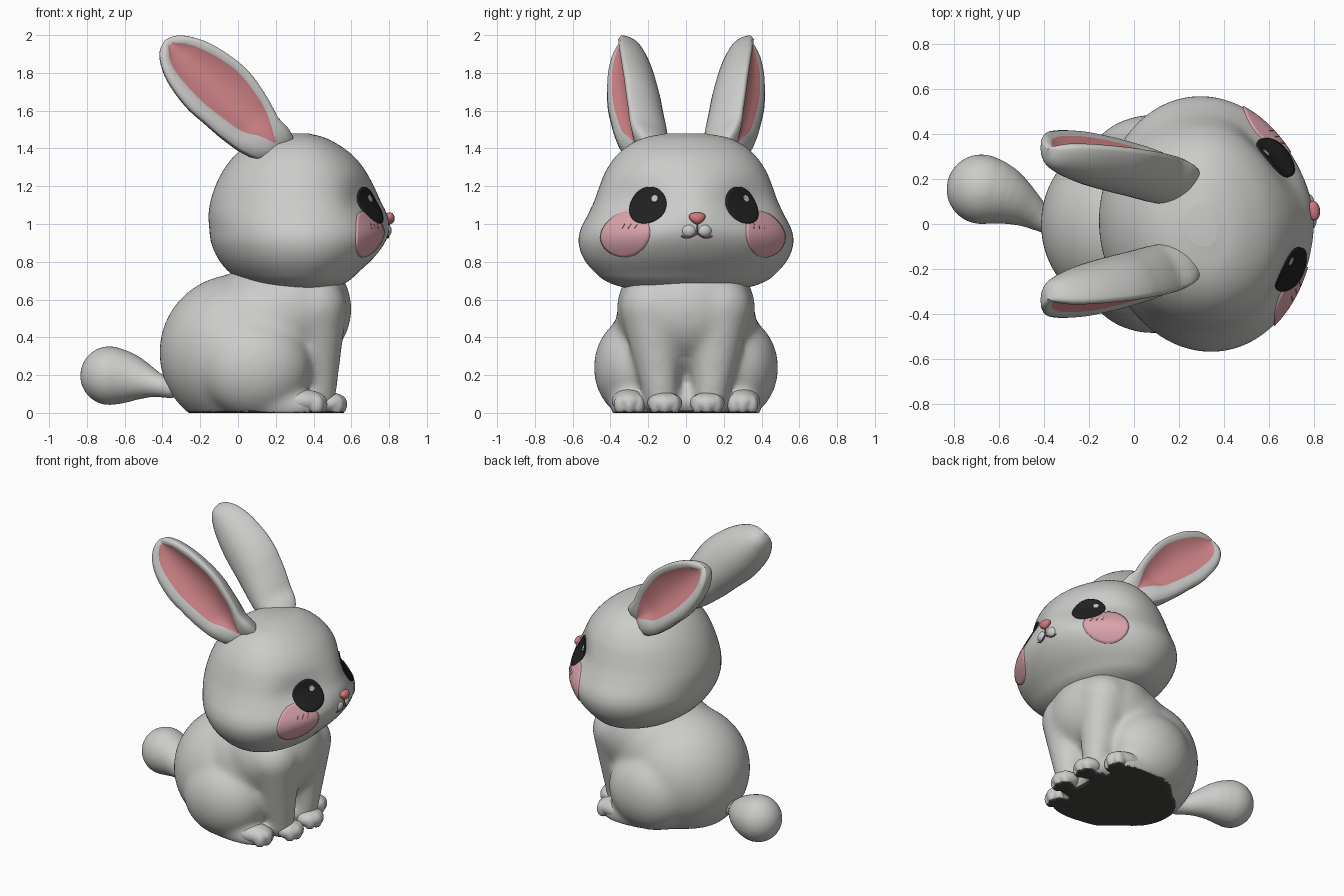
import bpy, bmesh, math
from mathutils import Vector, Matrix

if "Cube" in bpy.data.objects:
    bpy.data.objects.remove(bpy.data.objects["Cube"])


def material(name, r, g, b):
    m = bpy.data.materials.new(name)
    m.diffuse_color = (r, g, b, 1)
    m.use_nodes = True
    m.node_tree.nodes["Principled BSDF"].inputs["Base Color"].default_value = m.diffuse_color
    return m


FUR = material("grey fur", 0.60, 0.60, 0.585)
SOLE = material("dark underside", 0.06, 0.06, 0.056)
EAR = material("inner ear pink", 0.66, 0.24, 0.255)
CHEEK = material("cheek pink", 0.71, 0.37, 0.42)
NOSE = material("nose pink", 0.65, 0.19, 0.21)
EYE = material("eye black", 0.015, 0.015, 0.015)
SHINE = material("eye highlight", 0.55, 0.55, 0.55)
LINE = material("mouth line", 0.36, 0.13, 0.14)


def interp(tab, t):
    """Smooth interpolation of table rows keyed by their first value."""
    t = min(max(t, tab[0][0]), tab[-1][0])
    i = max(k for k in range(len(tab) - 1) if tab[k][0] <= t)
    a, b = tab[i], tab[i + 1]
    p, q = tab[max(i - 1, 0)], tab[min(i + 2, len(tab) - 1)]
    h = b[0] - a[0]
    u = (t - a[0]) / h
    out = []
    for c in range(1, len(a)):
        m0 = (b[c] - p[c]) / (b[0] - p[0]) * h
        m1 = (q[c] - a[c]) / (q[0] - a[0]) * h
        out.append((2*u**3 - 3*u*u + 1) * a[c] + (u**3 - 2*u*u + u) * m0
                   + (3*u*u - 2*u**3) * b[c] + (u**3 - u*u) * m1)
    return out


def finish(name, bm, mats):
    bmesh.ops.remove_doubles(bm, verts=bm.verts, dist=0.0002)
    bmesh.ops.recalc_face_normals(bm, faces=bm.faces)
    me = bpy.data.meshes.new(name)
    bm.to_mesh(me)
    bm.free()
    for m in mats:
        me.materials.append(m)
    for p in me.polygons:
        p.use_smooth = True
    ob = bpy.data.objects.new(name, me)
    bpy.context.collection.objects.link(ob)
    return ob


def loft(name, rings, mats, pick=lambda i, j: 0):
    bm = bmesh.new()
    vs = [[bm.verts.new(p) for p in r] for r in rings]
    n = len(rings[0])
    for i in range(len(vs) - 1):
        for j in range(n):
            k = (j + 1) % n
            f = bm.faces.new((vs[i][j], vs[i][k], vs[i + 1][k], vs[i + 1][j]))
            f.material_index = pick(i, j)
    bm.faces.new(vs[0])
    bm.faces.new(vs[-1])
    return finish(name, bm, mats)


def blob(name, balls, voxel, smooth):
    """Melt ellipsoids (centre, radii) together and flatten them on the floor."""
    bm = bmesh.new()
    for c, r in balls:
        bmesh.ops.create_uvsphere(bm, u_segments=40, v_segments=24, radius=1,
                                  matrix=Matrix.Translation(c) @ Matrix.Diagonal((*r, 1)))
    ob = finish(name, bm, [FUR, SOLE])
    mod = ob.modifiers.new("merge", 'REMESH')
    mod.mode, mod.voxel_size = 'VOXEL', voxel
    sm = ob.modifiers.new("soften", 'SMOOTH')
    sm.factor, sm.iterations = 0.5, smooth
    bpy.context.view_layer.update()
    me = bpy.data.meshes.new_from_object(
        ob.evaluated_get(bpy.context.evaluated_depsgraph_get()))
    ob.modifiers.clear()
    ob.data = me
    for v in me.vertices:
        v.co.z = max(v.co.z, 0)
    me.update()
    for p in me.polygons:
        p.use_smooth = True
        p.material_index = 1 if p.center.z < 0.009 and p.normal.z < -0.6 else 0
    return ob


# body: rump, chest, haunches and tapering front legs
balls = [((0, 0, .32), (.418, .415, .415)), ((.28, 0, .55), (.322, .368, .32)),
         ((.17, 0, .47), (.36, .375, .33)), ((.1, 0, .06), (.35, .37, .135))]
for s in (-1, 1):
    balls.append(((.09, s * .265, .24), (.297, .224, .272)))
    balls.append(((.24, s * .295, .04), (.22, .11, .09)))
    for k in range(13):
        t = k / 12
        r = .172 - .086 * t
        balls.append(((.405 + .027 * t, s * (.18 - .05 * t), .56 - .49 * t), (r, r, r)))
blob("body", balls, 0.015, 40)

# paws with three toes each
for side, s in (("left", 1), ("right", -1)):
    for part, cx, cy, rx, h in (("front", .485, .112, .092, .057), ("hind", .32, .30, .152, .066)):
        paw = [((cx, s * cy, h - .005), (rx, .094, h))]
        for k in (-1, 0, 1):
            paw.append(((cx + rx - .040 - .018 * abs(k), s * cy + k * .047, .044),
                        (.042, .035, .054)))
        blob(f"{side}_{part}_paw", paw, 0.008, 7)

# tail
blob("tail", [((x, y, z), (r, r, r)) for x, y, z, r in (
    (-.36, .0, .135, .06), (-.40, .02, .14, .06), (-.43, .035, .148, .065), (-.46, .055, .156, .074),
    (-.49, .075, .165, .086), (-.52, .093, .172, .099), (-.55, .11, .18, .112),
    (-.58, .125, .186, .125), (-.61, .138, .19, .137), (-.645, .148, .194, .148),
    (-.68, .155, .197, .156))], 0.012, 10)

# head: height, back x, front x, half width
HEAD = [(.635, .27, .37, .07), (.655, .13, .48, .28), (.69, .03, .57, .41), (.75, -.05, .64, .49),
        (.82, -.105, .715, .545), (.90, -.14, .775, .57), (.97, -.15, .80, .56),
        (1.05, -.155, .79, .52), (1.12, -.145, .757, .487), (1.2, -.12, .72, .458),
        (1.28, -.08, .675, .425), (1.36, -.02, .61, .37), (1.42, .05, .53, .30),
        (1.46, .13, .45, .21), (1.48, .22, .37, .10)]
AXIS = .32
TURN = math.radians(7)


def head_point(phi, z, off=0.0):
    xb, xf, hy = interp(HEAD, z)
    c, s = math.cos(phi), math.sin(phi)
    x, y = (xf - AXIS if c > 0 else AXIS - xb) * c, hy * s
    if c > 0:  # hollow beside the snout
        x *= 1 - math.sin(2 * phi) ** 2 * .17 * math.exp(-((z - 1.12) / .12) ** 2)
    d = math.hypot(x, y)
    x, y = x * (1 + off / d), y * (1 + off / d)
    ct, st = math.cos(TURN), math.sin(TURN)
    return Vector((AXIS + x * ct - y * st, x * st + y * ct, z))


ROWS = 64
loft("head", [[head_point(2 * math.pi * j / 96, 1.0575 - .4225 * math.cos(math.pi * i / ROWS))
               for j in range(96)] for i in range(ROWS + 1)], [FUR])


def patch(name, phi, z, rp, rz, off, mat):
    """Thin oval plate following the head surface."""
    angles = [2 * math.pi * j / 48 for j in range(48)]
    rings = [[head_point(phi + rp * k / 9 * math.cos(a), z + rz * k / 9 * math.sin(a), off)
              for a in angles] for k in range(1, 10)]
    rings.append([head_point(phi + rp * math.cos(a), z + rz * math.sin(a), -.004)
                  for a in angles])
    bm = bmesh.new()
    vs = [[bm.verts.new(p) for p in r] for r in rings]
    for a, b in zip(vs, vs[1:]):
        for j in range(48):
            bm.faces.new((a[j], a[j - 1], b[j - 1], b[j]))
    bm.faces.new(vs[0])
    return finish(name, bm, [mat])


def stroke(name, pts, radius):
    cu = bpy.data.curves.new(name, 'CURVE')
    cu.dimensions = '3D'
    cu.bevel_depth, cu.bevel_resolution, cu.use_fill_caps = radius, 2, True
    sp = cu.splines.new('POLY')
    sp.points.add(len(pts) - 1)
    for p, co in zip(sp.points, pts):
        p.co = (*co, 1)
    cu.materials.append(LINE)
    bpy.context.collection.objects.link(bpy.data.objects.new(name, cu))


def ball(name, centre, radii, mat, taper=0.0):
    bm = bmesh.new()
    bmesh.ops.create_uvsphere(bm, u_segments=32, v_segments=18, radius=1)
    for v in bm.verts:
        v.co.y *= 1 + taper * v.co.z
    bm.transform(Matrix.Translation(centre) @ Matrix.Rotation(TURN, 4, 'Z')
                 @ Matrix.Diagonal((*radii, 1)))
    finish(name, bm, [mat])


# face: cheeks, eyes, highlights, cheek marks, muzzle and mouth
for side, s in (("left", 1), ("right", -1)):
    patch(f"{side}_cheek", s * .755 + .025, .945, .285, .122, .006, CHEEK)
    patch(f"{side}_eye", s * .53 + .01, 1.10, .205, .097, .008, EYE)
    patch(f"{side}_eye_highlight", s * .53 + .085, 1.135, .036, .018, .010, SHINE)
    for k in range(3):
        p = s * .67 + (k - 1) * .07
        stroke(f"{side}_cheek_mark_{k + 1}",
               [head_point(p - .01, .975, .005), head_point(p + .014, 1.0, .005)], .003)
    ball(f"{side}_muzzle", head_point(s * .075, .965, -.016), (.03, .04, .036), FUR)
    stroke(f"{side}_mouth", [head_point(s * .145 * t, .952 - .025 * math.sin(math.pi * t * .8),
                                        .009 - .008 * t) for t in (k / 8 for k in range(9))], .0045)
stroke("mouth_centre", [head_point(0, 1.01, .003), head_point(0, .952, .009)], .0045)
ball("nose", head_point(0, 1.03, .010), (.028, .042, .032), NOSE, .35)

# ears: length, half width, back depth, rim centre y, pink edges
EARS = [(-.13, .06, .10, .22, .04, .04), (-.04, .115, .19, .28, .04, .05),
        (.05, .135, .215, .308, 0, .09), (.11, .15, .217, .319, -.045, .115),
        (.2, .168, .217, .335, -.072, .135), (.37, .186, .21, .356, -.105, .145),
        (.5, .173, .192, .362, -.112, .115), (.6, .147, .165, .361, -.106, .075),
        (.667, .115, .135, .354, -.085, .035), (.715, .08, .102, .344, -.05, -.01),
        (.742, .045, .062, .335, -.03, -.03), (.757, 0, 0, .325, -.03, -.03)]
BACK, INNER = 20, 10


def ear_ring(s, side):
    w, b, oy, lo, hi = interp(EARS, s)
    w, b = max(w, .0005), max(b, .0005)
    bend = .01 - .045 * max(s - .3, 0) / .457 + .25 * max(.05 - s, 0)
    lo, hi = lo - bend, hi - bend
    lo = min(max(lo, -.86 * w), .86 * w)
    hi = max(min(hi, .86 * w), lo)
    pts = [(w * math.cos(math.pi * k / BACK), -b * math.sin(math.pi * k / BACK))
           for k in range(BACK + 1)]
    crest = min(.02, w * .2)
    pts.append((-w * .93 + lo * .07, crest * .7))
    pts.append(((lo - w) / 2, crest))
    for k in range(INNER + 1):
        q = 2 * k / INNER - 1
        pts.append((lo + (hi - lo) * k / INNER, crest * .2 - .17 * (hi - lo) * (1 - q * q)))
    pts.append(((hi + w) / 2, crest))
    pts.append((w * .93 + hi * .07, crest * .7))
    along, across = Vector((-.66, 0, .75)), Vector((.735, -.24, .645))
    out = Vector((.18, .97, .155))
    ring = []
    for d, h in pts:
        p = Vector((.14, oy, 1.43)) + along * s + across * (d + bend) + out * h
        ring.append((p.x, p.y * side, p.z))
    return ring


STEPS = 44
stations = [-.13 + .887 * math.sin(math.pi / 2 * i / STEPS) for i in range(STEPS + 1)]
for side, s in (("left", 1), ("right", -1)):
    loft(f"{side}_ear", [ear_ring(t, s) for t in stations], [FUR, EAR],
         lambda i, j: 1 if BACK + 3 <= j < BACK + 3 + INNER
         and -.05 < stations[i] < .718 else 0)
